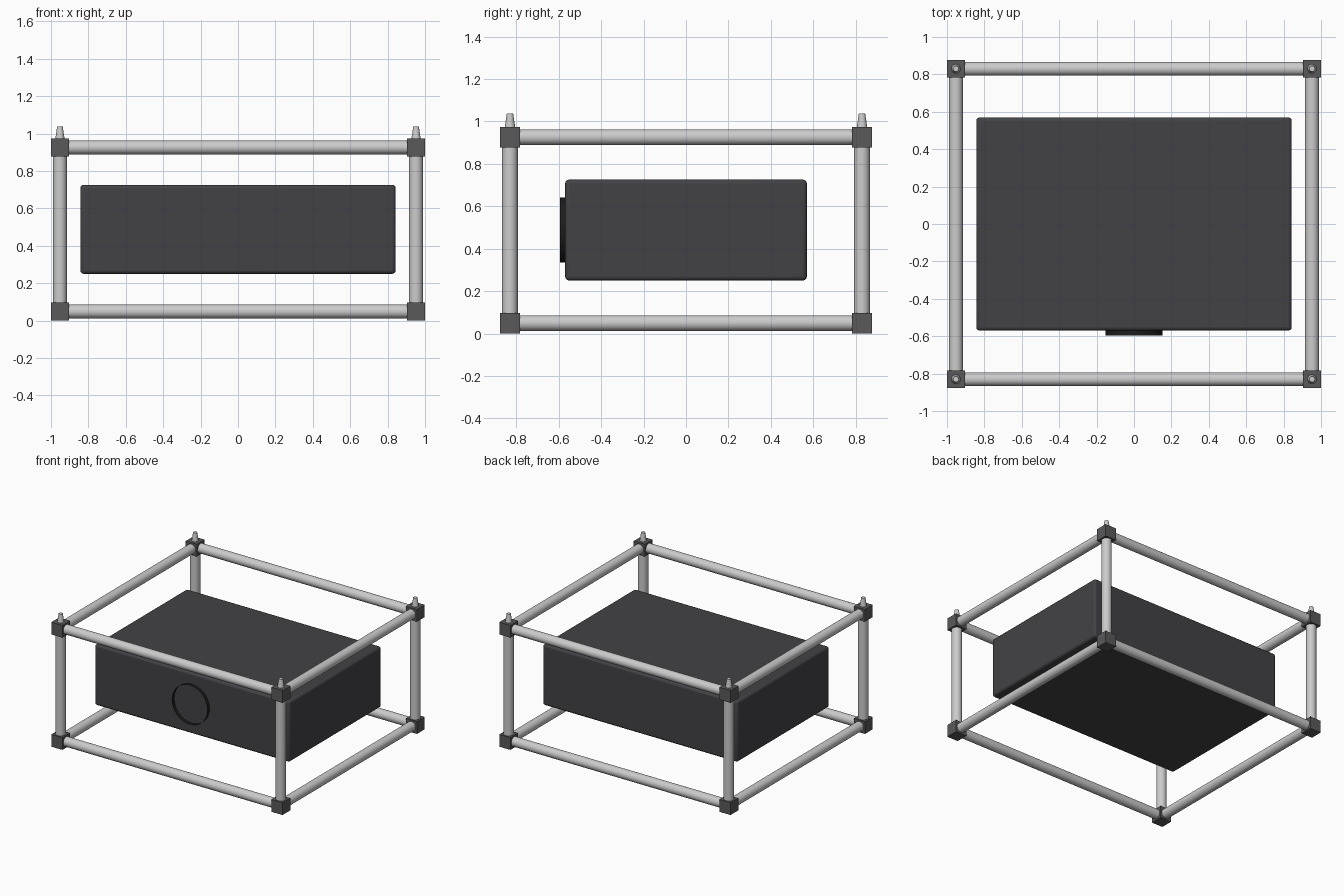
import bpy
from math import pi

if "Cube" in bpy.data.objects:
    bpy.data.objects.remove(bpy.data.objects["Cube"])

X, Y, Z0, Z1 = 0.952, 0.83, 0.049, 0.926   # frame centre lines
R, B = 0.037, 0.096                        # tube radius, corner block size


def material(name, c):
    m = bpy.data.materials.new(name)
    m.diffuse_color = (*c, 1)
    m.use_nodes = True
    m.node_tree.nodes["Principled BSDF"].inputs["Base Color"].default_value = m.diffuse_color
    return m


dark = material("dark_casing", (0.055, 0.055, 0.062))
block_grey = material("block_grey", (0.1, 0.1, 0.105))
black = material("black", (0.012, 0.012, 0.012))


def box(name, loc, size, mat, bevel, segs):
    bpy.ops.mesh.primitive_cube_add(size=1, location=loc)
    o = bpy.context.object
    o.name = name
    o.scale = size
    bpy.ops.object.transform_apply(location=False, rotation=False, scale=True)
    o.data.materials.append(mat)
    if bevel:
        m = o.modifiers.new("bevel", 'BEVEL')
        m.width, m.segments = bevel, segs
        bpy.ops.object.shade_smooth_by_angle()
    return o


def tube(name, loc, length, rot, r=R, fill='NGON', verts=32):
    bpy.ops.mesh.primitive_cylinder_add(vertices=verts, radius=r, depth=length,
                                        location=loc, rotation=rot, end_fill_type=fill)
    o = bpy.context.object
    o.name = name
    bpy.ops.object.shade_smooth_by_angle()
    return o


# Frame tubes along x and y
for z, level in ((Z0, "lower"), (Z1, "upper")):
    for s in (-1, 1):
        tube(f"{level}_cross_tube", (0, s * Y, z), 2 * X, (0, pi / 2, 0))
        tube(f"{level}_side_tube", (s * X, 0, z), 2 * Y, (pi / 2, 0, 0))

# Uprights, corner blocks and stacking pins
for sx in (-1, 1):
    for sy in (-1, 1):
        x, y = sx * X, sy * Y
        tube("upright_tube", (x, y, (Z0 + Z1) / 2), Z1 - Z0, (0, 0, 0))
        for z in (Z0, Z1):
            box("corner_block", (x, y, z), (B, B, B), block_grey, 0, 1)
        bpy.ops.mesh.primitive_cone_add(vertices=24, radius1=0.025, radius2=0.015,
                                        depth=0.067, location=(x, y, 1.0035))
        bpy.context.object.name = "stacking_pin"
        bpy.ops.object.shade_smooth_by_angle()

# Casing hung inside the frame
box("casing", (0, 0, 0.488), (1.686, 1.14, 0.476), dark, 0.018, 3)

# Open lens ring on the front face
ring = tube("lens_ring", (0, -0.58, 0.488), 0.03, (pi / 2, 0, 0), 0.153, 'NOTHING', 48)
ring.data.materials.append(black)
